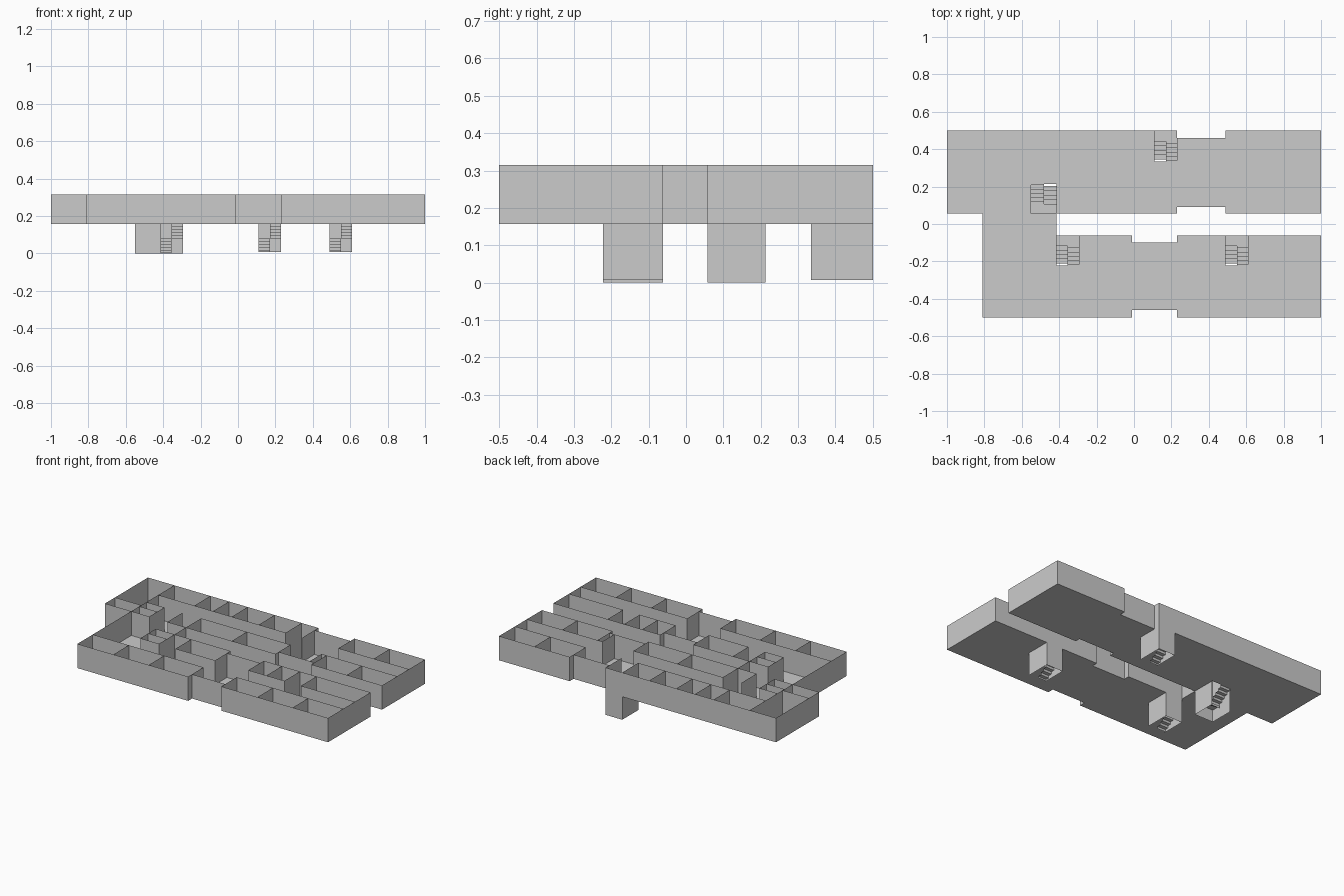
import bpy

if "Cube" in bpy.data.objects:
    bpy.data.objects.remove(bpy.data.objects["Cube"])

FLOOR, TOP = 0.157, 0.315
# main lines of the plan (y), from front to back
A, B, C, D, E, F, G, H = -0.5, -0.341, -0.222, -0.062, 0.057, 0.213, 0.335, 0.5


def mesh_object(name, quads):
    verts, faces = [], []
    for q in quads:
        faces.append(range(len(verts), len(verts) + len(q)))
        verts += q
    me = bpy.data.meshes.new(name)
    me.from_pydata(verts, [], [list(f) for f in faces])
    ob = bpy.data.objects.new(name, me)
    bpy.context.collection.objects.link(ob)
    return ob


def slab(x0, y0, x1, y1, z=FLOOR):
    return [(x0, y0, z), (x1, y0, z), (x1, y1, z), (x0, y1, z)]


def panel(x0, y0, x1, y1, z0=FLOOR, z1=TOP):
    return [(x0, y0, z0), (x1, y1, z0), (x1, y1, z1), (x0, y0, z1)]


def along_x(y, *spans):
    return [panel(a, y, b, y) for a, b in spans]


def along_y(y0, y1, *xs):
    return [panel(x, y0, x, y1) for x in xs]


# floor, leaving the stairwells and the courtyard open
mesh_object("floor", [slab(*r) for r in (
    (-1, E, -.81, H), (-.81, G, .11, H), (.23, G, .49, .46), (.49, G, 1, H),
    (-.81, F, 1, G),
    (-.81, E, -.55, F), (-.415, E, .23, F), (.23, .09, .49, F), (.49, E, 1, F),
    (-.81, D, -.415, E),
    (-.81, C, -.415, D), (-.295, C, -.01, D), (-.01, C, .23, -.1),
    (.23, C, .49, D), (.61, C, 1, D),
    (-.81, B, 1, C),
    (-.81, A, -.01, B), (-.01, -.46, .23, B), (.23, A, 1, B))])

# outside walls, with recessed bays and the courtyard sides
mesh_object("outer_walls",
            along_x(A, (-.81, -.01), (.23, 1)) + along_x(-.46, (-.01, .23))
            + along_x(H, (-1, .23), (.49, 1)) + along_x(.46, (.23, .49))
            + along_x(E, (-1, -.81), (-.55, .23), (.49, 1)) + along_x(.09, (.23, .49))
            + along_x(D, (-.55, -.01), (.23, 1)) + along_x(-.1, (-.01, .23))
            + along_y(A, D, 1) + along_y(E, H, 1) + along_y(E, H, -1)
            + along_y(A, E, -.81) + along_y(D, E, -.415))

# room fronts along the corridors
mesh_object("corridor_walls",
            along_x(B, (-.81, -.01), (.23, 1))
            + along_x(C, (-.55, -.415), (-.295, -.01), (.23, .49), (.61, 1))
            + along_x(F, (-.415, .23), (.455, 1), (-.81, -.68))
            + along_x(G, (-.81, .11), (.49, 1)))

# partitions between rooms
mesh_object("partition_walls",
            along_y(A, B, -.55, -.295, -.01, .23, .49, .745)
            + along_y(C, D, -.55, -.415, -.295, -.01, .23, .36, .49, .61)
            + along_y(E, F, -.55, -.415, -.085, .23, .49, .745, -.81, -.68)
            + along_y(.09, F, .455)
            + along_y(F, H, -.81)
            + along_y(G, H, -.55, -.415, -.28, -.085, .11, .23, .49, .745)
            + along_x(.14, (-.81, -.68)) + along_x(.16, (-1, -.81))
            + along_x(-.14, (-.55, -.415)) + along_x(E, (-.81, -.68)))


def flight(x0, x1, points):
    """Folded strip of treads and risers through (y, z) points."""
    return [[(x0, *p), (x1, *p), (x1, *q), (x0, *q)] for p, q in zip(points, points[1:])]


def stairwell(label, x0, x1, y_in, y_back, bottom):
    s = 1 if y_back > y_in else -1
    low_x, high_x = (x0, x1) if s > 0 else (x1, x0)
    mid = (x0 + x1) / 2
    rise, tread, half = 0.0155, 0.0235, FLOOR - 5 * 0.0155
    upper, lower = [(y_in, FLOOR)], [(y_back, half)]
    for i in range(5):
        y = y_in + s * (0.005 + tread * i * 0.96)
        upper += [(y, FLOOR - rise * i), (y, FLOOR - rise * (i + 1))]
        y = y_in + s * (0.105 - tread * i)
        lower += [(y, half - rise * i), (y, max(half - rise * (i + 1), bottom))]
    upper.append((y_back, half))
    mesh_object("stairs_" + label, flight(mid, high_x, upper) + flight(low_x, mid, lower))
    # shaft around the stairs, open towards the corridor
    mesh_object("stair_shaft_" + label, [
        panel(x0, y_in, x0, y_back, bottom, FLOOR),
        panel(x1, y_in, x1, y_back, bottom, FLOOR),
        panel(x0, y_back, x1, y_back, bottom, FLOOR)])


stairwell("back", .11, .23, G, H, .007)
stairwell("middle", -.55, -.415, F, E, 0)
stairwell("front_left", -.415, -.295, C, D, 0)
stairwell("front_right", .49, .61, C, D, .007)
